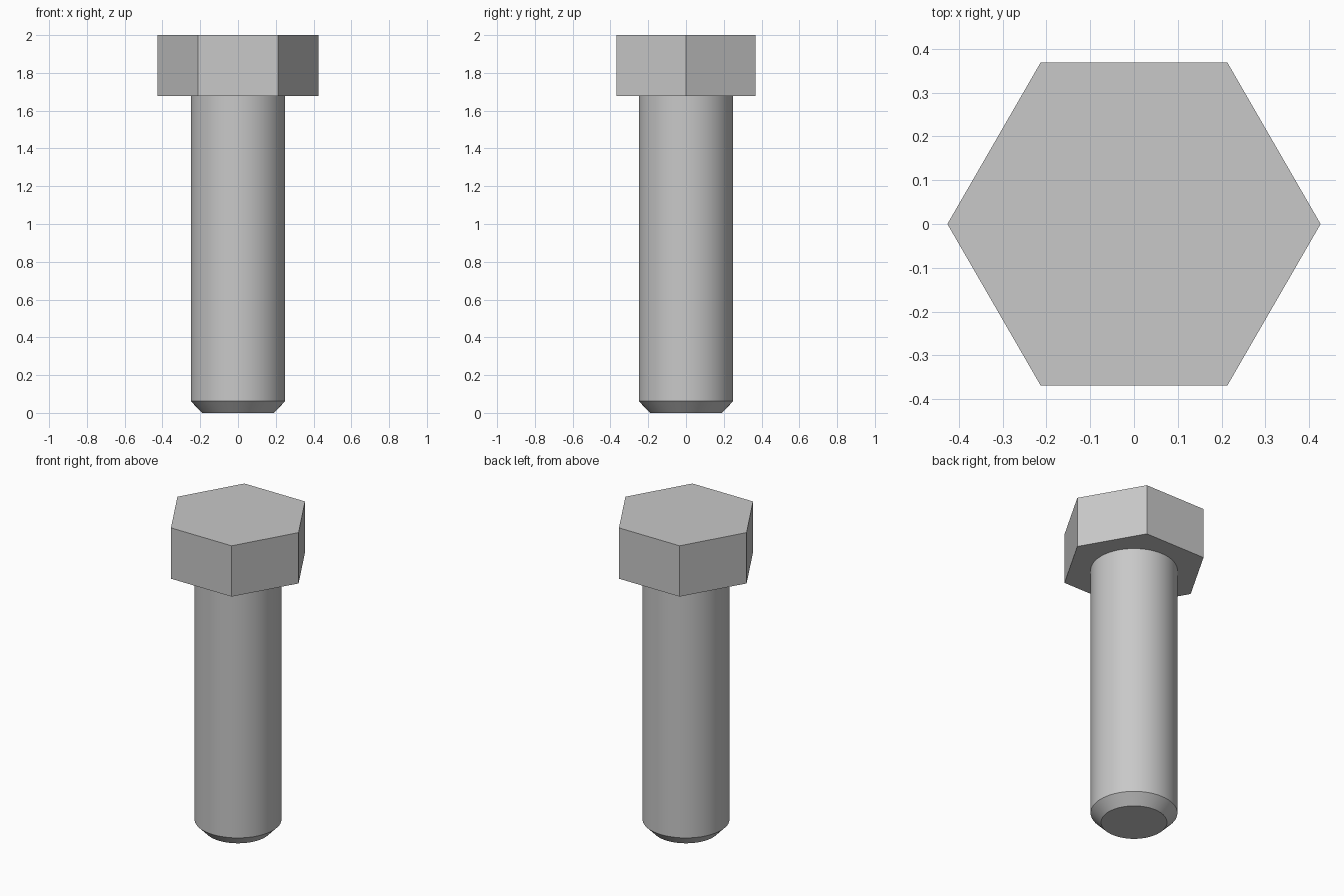
import bpy, bmesh, math

if "Cube" in bpy.data.objects:
    bpy.data.objects.remove(bpy.data.objects["Cube"])

steel = bpy.data.materials.new("steel grey")
steel.diffuse_color = (0.58, 0.58, 0.58, 1)
steel.use_nodes = True
steel.node_tree.nodes["Principled BSDF"].inputs["Base Color"].default_value = steel.diffuse_color


def lathe(name, rings, sides):
    """Closed solid from (radius, z) rings; first corner points along +x."""
    bm = bmesh.new()
    loops = [[bm.verts.new((r * math.cos(2 * math.pi * i / sides),
                            r * math.sin(2 * math.pi * i / sides), z))
              for i in range(sides)] for r, z in rings]
    for a, b in zip(loops, loops[1:]):
        for i in range(sides):
            j = (i + 1) % sides
            bm.faces.new((a[i], a[j], b[j], b[i]))
    bm.faces.new(loops[0][::-1])
    bm.faces.new(loops[-1])
    mesh = bpy.data.meshes.new(name)
    bm.to_mesh(mesh)
    bm.free()
    mesh.materials.append(steel)
    obj = bpy.data.objects.new(name, mesh)
    bpy.context.collection.objects.link(obj)
    return obj


# Hexagonal head
lathe("hex_head", [(0.426, 1.677), (0.426, 2.0)], 6)

# Round shank with chamfered tip, ending just inside the head
shank = lathe("shank", [(0.19, 0), (0.25, 0.062), (0.25, 1.69)], 64)
bpy.context.view_layer.objects.active = shank
shank.select_set(True)
bpy.ops.object.shade_smooth_by_angle(angle=math.radians(30))
